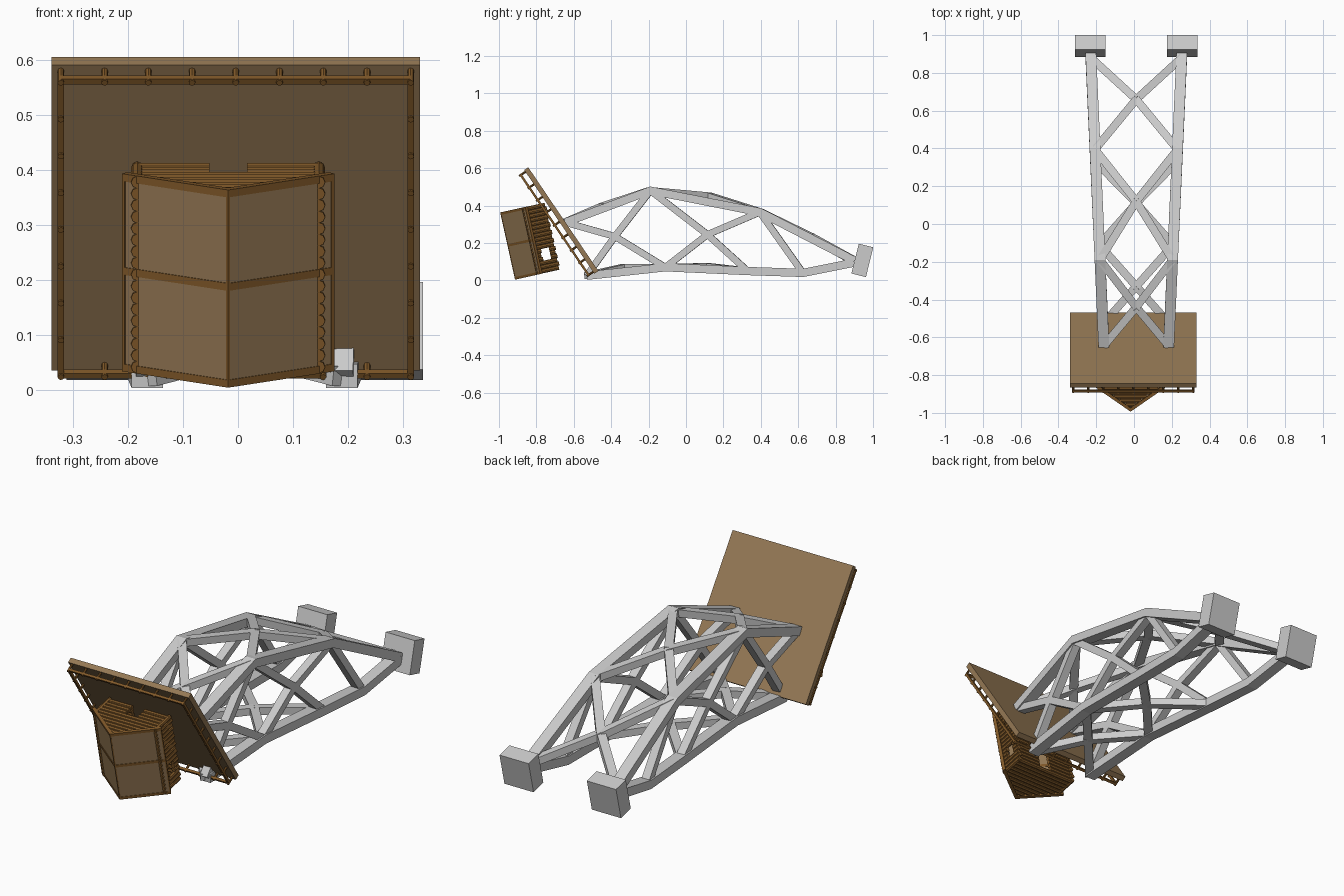
import bpy, bmesh, math
from mathutils import Vector, Matrix

if "Cube" in bpy.data.objects:
    bpy.data.objects.remove(bpy.data.objects["Cube"])

CX = 0.012  # centre line of the frame


def mat(name, c):
    m = bpy.data.materials.new(name)
    m.diffuse_color = (*c, 1)
    m.use_nodes = True
    m.node_tree.nodes["Principled BSDF"].inputs["Base Color"].default_value = m.diffuse_color
    return m


board = mat("board", (0.30, 0.19, 0.09))
timber = mat("timber", (0.22, 0.10, 0.022))


def finish(name, bm, material=None, world=Matrix()):
    bmesh.ops.recalc_face_normals(bm, faces=bm.faces)
    me = bpy.data.meshes.new(name)
    bm.to_mesh(me)
    bm.free()
    ob = bpy.data.objects.new(name, me)
    ob.matrix_world = world
    bpy.context.collection.objects.link(ob)
    if material:
        me.materials.append(material)
    return ob


def box(bm, lo, hi, rot=Matrix()):
    lo, hi = Vector(lo), Vector(hi)
    m = rot @ Matrix.Translation((lo + hi) / 2) @ Matrix.Diagonal((*(hi - lo), 1))
    bmesh.ops.create_cube(bm, size=1, matrix=m)


def beam(bm, p, q, w, h):
    """Rectangular bar from p to q."""
    p, q = Vector(p), Vector(q)
    r = (q - p).to_track_quat('Y', 'Z').to_matrix().to_4x4()
    m = Matrix.Translation((p + q) / 2) @ r @ Matrix.Diagonal((w, (q - p).length, h, 1))
    bmesh.ops.create_cube(bm, size=1, matrix=m)


def rod(bm, p, q, r):
    """Eight-sided log from p to q."""
    p, q = Vector(p), Vector(q)
    m = Matrix.Translation((p + q) / 2) @ (q - p).to_track_quat('Z', 'Y').to_matrix().to_4x4()
    bmesh.ops.create_cone(bm, cap_ends=True, segments=8, radius1=r, radius2=r,
                          depth=(q - p).length, matrix=m)


def chord(bm, pts, w, h):
    """Mitred rectangular bar along a polyline."""
    pts = [Vector(p) for p in pts]
    rings = []
    for i, p in enumerate(pts):
        a = (p - pts[max(i - 1, 0)]).normalized()
        b = (pts[min(i + 1, len(pts) - 1)] - p).normalized()
        t = (a + b).normalized()
        n = Vector((0, -t.z, t.y)).normalized() * h / 2
        s = Vector((w / 2, 0, 0))
        rings.append([bm.verts.new(p + d) for d in (n + s, n - s, -n - s, s - n)])
    for r, q in zip(rings, rings[1:]):
        for k in range(4):
            bm.faces.new((r[k], r[k - 1], q[k - 1], q[k]))
    bm.faces.new(rings[0])
    bm.faces.new(rings[-1])


def node(s, y, z):
    return (CX + s * (0.172 + (y + 0.635) * 0.045), y, z)


# Node positions (y, z) of the truss
top = [(-0.645, 0.31), (-0.19, 0.48), (0.395, 0.365), (0.90, 0.105)]
low = [(-0.53, 0.025), (-0.11, 0.07), (0.33, 0.05), (0.625, 0.04), (0.90, 0.095)]

for s, side in ((-1, "left"), (1, "right")):
    for name, pts in (("upper_chord", top), ("lower_chord", low)):
        bm = bmesh.new()
        chord(bm, [node(s, *p) for p in pts], 0.057, 0.044)
        finish(f"{name}_{side}", bm)
    # Side bracing
    bm = bmesh.new()
    c1, c2 = (-0.38, 0.235), (0.115, 0.245)
    for a, b in ((top[0], c1), (c1, low[1]), (low[0], c1), (c1, top[1]),
                 (top[1], c2), (c2, low[2]), (low[1], c2), (c2, top[2]),
                 (top[2], low[3])):
        beam(bm, node(s, *a), node(s, *b), 0.042, 0.036)
    finish(f"side_braces_{side}", bm)
    # Foot block
    bm = bmesh.new()
    box(bm, (-0.081, -0.04, -0.082), (0.081, 0.04, 0.082))
    finish(f"foot_{side}", bm, None, Matrix.Translation((CX + s * 0.243, 0.943, 0.107))
           @ Matrix.Rotation(math.radians(-14), 4, 'X'))

# Cross bracing between the two sides, each cross raised in the middle
for name, a, c, b in (("top_cross_front", top[0], (-0.44, 0.398), top[1]),
                      ("top_cross_middle", top[1], (0.12, 0.452), top[2]),
                      ("top_cross_back", top[2], (0.66, 0.236), (0.88, 0.115)),
                      ("low_cross_front", low[0], (-0.33, 0.07), low[1]),
                      ("low_cross_middle", low[1], (0.11, 0.075), low[2])):
    bm = bmesh.new()
    for s in (-1, 1):
        for p in (a, b):
            beam(bm, node(s, *p), (CX, *c), 0.042, 0.036)
    finish(name, bm)

# Tilted platform with a railing under it
tilt = Matrix.Translation((-0.004, -0.468, 0.05)) @ Matrix.Rotation(math.radians(34.1), 4, 'X')
bm = bmesh.new()
box(bm, (-0.335, -0.026, 0), (0.335, 0, 0.67))
finish("platform", bm, board, tilt)
bm = bmesh.new()
X, Z0, Z1, D = 0.318, 0.012, 0.658, -0.056
for s in (-1, 1):
    box(bm, (s * X - 0.006, D - 0.006, Z0), (s * X + 0.006, D + 0.006, Z1))
for z in (Z0, Z1):
    box(bm, (-X, D - 0.006, z - 0.006), (X, D + 0.006, z + 0.006))
finish("railing", bm, timber, tilt)
bm = bmesh.new()
for i in range(9):
    k = i / 8
    x, z = -X + 2 * X * k, Z0 + (Z1 - Z0) * k
    ends = [(x, Z0), (x, Z1)] + ([(-X, z), (X, z)] if 0 < i < 8 else [])
    for px, pz in ends:
        rod(bm, (px, -0.02, pz), (px, -0.066, pz), 0.006)
finish("railing_posts", bm, timber, tilt)

# Wedge cabin: two boarded front panels with trim
cab = Matrix.Translation((-0.018, -0.914, 0.004)) @ Matrix.Rotation(math.radians(12.5), 4, 'X')
W, V, H, BACK, SX = 0.193, 0.137, 0.368, 0.243, 0.165
L = math.hypot(W, V)
ang = math.atan2(V, W)
for s, side in ((-1, "left"), (1, "right")):
    r = Matrix.Diagonal((s, 1, 1, 1)) @ Matrix.Rotation(ang, 4, 'Z')
    bm = bmesh.new()
    box(bm, (0.002, 0.002, 0.002), (L - 0.002, 0.014, H - 0.002), r)
    finish(f"cabin_front_{side}", bm, board, cab)
    bm = bmesh.new()
    for z0, z1 in ((0, 0.014), (0.18, 0.194), (H - 0.014, H)):
        box(bm, (0, 0, z0), (L, 0.016, z1), r)
    for x0, x1 in ((0, 0.004), (L - 0.006, L)):
        box(bm, (x0, 0, 0), (x1, 0.016, H), r)
    finish(f"cabin_trim_{side}", bm, timber, cab)

# Cabin floor and roof logs
P = 0.0215
for name, h, gap in (("cabin_floor", 0.012, False), ("cabin_roof", H - 0.014, True)):
    bm = bmesh.new()
    for i in range(10):
        d = 0.036 + i * P
        w = min(SX, d * W / V - 0.026)
        if gap and d > 0.17:
            for s in (-1, 1):
                rod(bm, (s * 0.034, d, h), (s * w, d, h), P / 2)
        else:
            rod(bm, (-w, d, h), (w, d, h), P / 2 + 0.0005)
    finish(name, bm, timber, cab)

# Cabin log walls, with a window each side and a doorway behind
side_bm, back_bm = bmesh.new(), bmesh.new()
for i in range(17):
    h = 0.012 + i * P
    window = 0.075 < h < 0.125
    for s in (-1, 1):
        x = s * SX
        for a, b in ([(0.118, 0.165), (0.213, BACK)] if window else [(0.118, BACK)]):
            rod(side_bm, (x, a, h), (x, b + 0.006 * (i % 2), h), P / 2 + 0.0005)
        rod(back_bm, (s * 0.034, BACK - 0.012, h), (s * (SX + 0.006), BACK - 0.012, h), P / 2)
finish("cabin_side_logs", side_bm, timber, cab)
finish("cabin_back_logs", back_bm, timber, cab)
